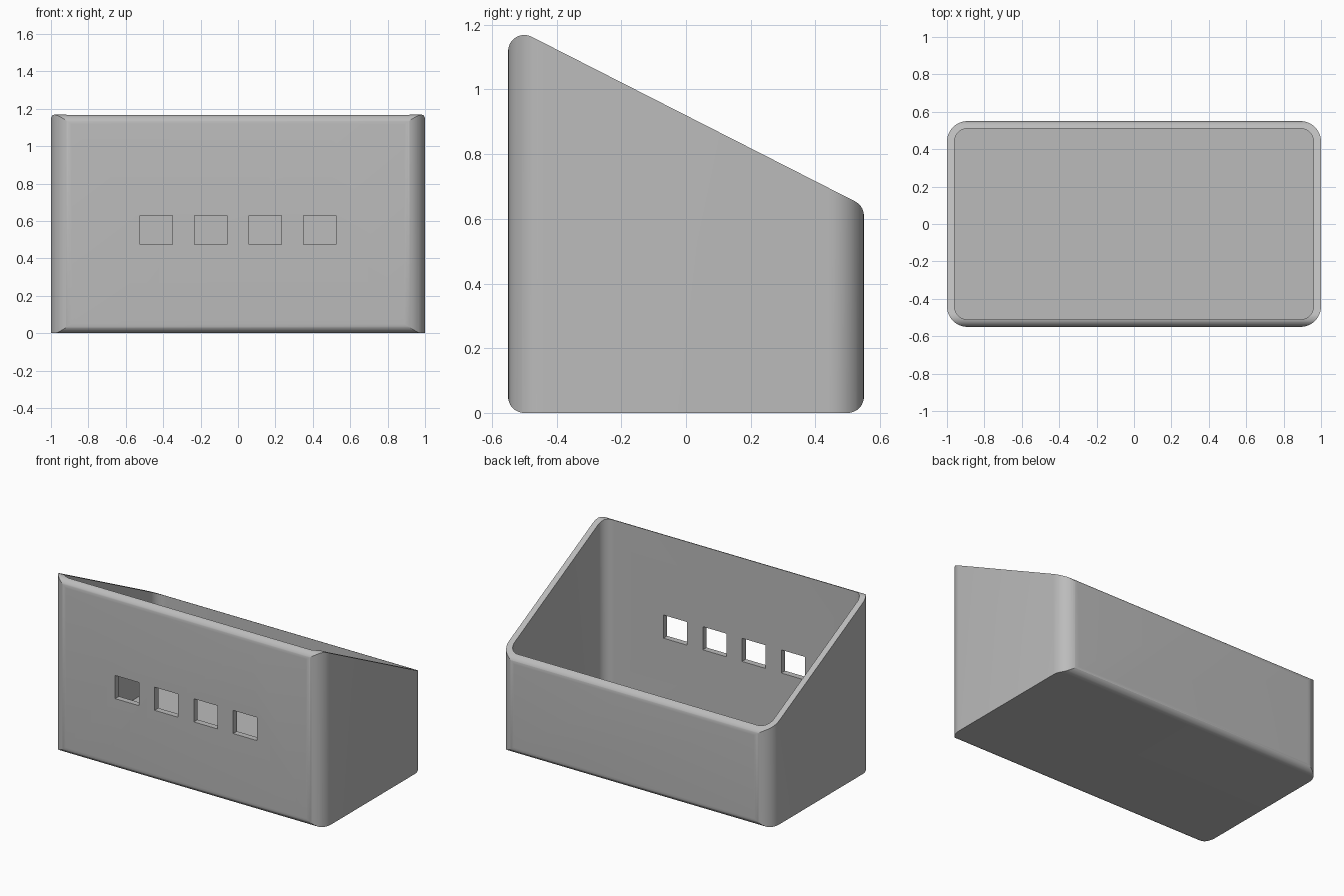
import bpy
import bmesh
import math
from mathutils import Vector

cube = bpy.data.objects.get("Cube")
if cube:
    bpy.data.objects.remove(cube, do_unlink=True)

HALF_X, HALF_Y = 1.0, 0.55
WALL = 0.04

grey = bpy.data.materials.new("plain grey")
grey.use_nodes = True
colour = (0.5, 0.5, 0.5, 1)
grey.diffuse_color = colour
grey.node_tree.nodes["Principled BSDF"].inputs["Base Color"].default_value = colour


def fillet(corners, radius, steps=12):
    """Round every corner of a convex 2D outline with a tangent arc."""
    points = []
    for i, corner in enumerate(corners):
        p = Vector(corner)
        a = (Vector(corners[i - 1]) - p).normalized()
        b = (Vector(corners[(i + 1) % len(corners)]) - p).normalized()
        half = a.angle(b) / 2
        centre = p + (a + b).normalized() * radius / math.sin(half)
        start = p + a * radius / math.tan(half) - centre
        end = p + b * radius / math.tan(half) - centre
        sweep = math.pi - 2 * half
        for k in range(steps + 1):
            t = k / steps
            points.append(centre + (start * math.sin((1 - t) * sweep)
                                    + end * math.sin(t * sweep)) / math.sin(sweep))
    return points


def prism(name, outline, place, offset):
    """Extrude a 2D outline, mapped into space by place, along offset."""
    bm = bmesh.new()
    face = bm.faces.new([bm.verts.new(place(p)) for p in outline])
    top = bmesh.ops.extrude_face_region(bm, geom=[face])["geom"]
    bmesh.ops.translate(bm, vec=offset,
                        verts=[g for g in top if isinstance(g, bmesh.types.BMVert)])
    bmesh.ops.recalc_face_normals(bm, faces=bm.faces)
    mesh = bpy.data.meshes.new(name)
    bm.to_mesh(mesh)
    bm.free()
    mesh.materials.append(grey)
    obj = bpy.data.objects.new(name, mesh)
    bpy.context.collection.objects.link(obj)
    return obj


def rectangle(x, y):
    return [(-x, -y), (x, -y), (x, y), (-x, y)]


def combine(target, cutter, operation):
    mod = target.modifiers.new(cutter.name, "BOOLEAN")
    mod.operation = operation
    mod.solver = "EXACT"
    mod.object = cutter
    bpy.context.view_layer.objects.active = target
    bpy.ops.object.modifier_apply(modifier=mod.name)
    bpy.data.objects.remove(cutter, do_unlink=True)


# Sloping side profile, swept across the width
side = [(-HALF_Y, 0), (HALF_Y, 0), (HALF_Y, 0.64), (-HALF_Y, 1.2)]
box = prism("open_box", fillet(side, 0.05),
            lambda p: (-1.2, p.x, p.y), (2.4, 0, 0))

# Rounded upright corners
plan = prism("rounded_plan", fillet(rectangle(HALF_X, HALF_Y), 0.11),
             lambda p: (p.x, p.y, -0.2), (0, 0, 1.7))
combine(box, plan, "INTERSECT")

# Hollow interior, open at the top
cavity = prism("cavity", fillet(rectangle(HALF_X - WALL, HALF_Y - WALL), 0.07),
               lambda p: (p.x, p.y, WALL), (0, 0, 1.5))
combine(box, cavity, "DIFFERENCE")

# Row of four square openings in the front wall
for i in range(4):
    x = (i - 1.5) * 0.291
    opening = prism("opening", rectangle(0.0875, 0.0775),
                    lambda p: (x + p[0], -0.7, 0.553 + p[1]), (0, 0.3, 0))
    combine(box, opening, "DIFFERENCE")

bpy.ops.object.select_all(action="DESELECT")
box.select_set(True)
bpy.context.view_layer.objects.active = box
bpy.ops.object.shade_smooth_by_angle(angle=math.radians(25))
